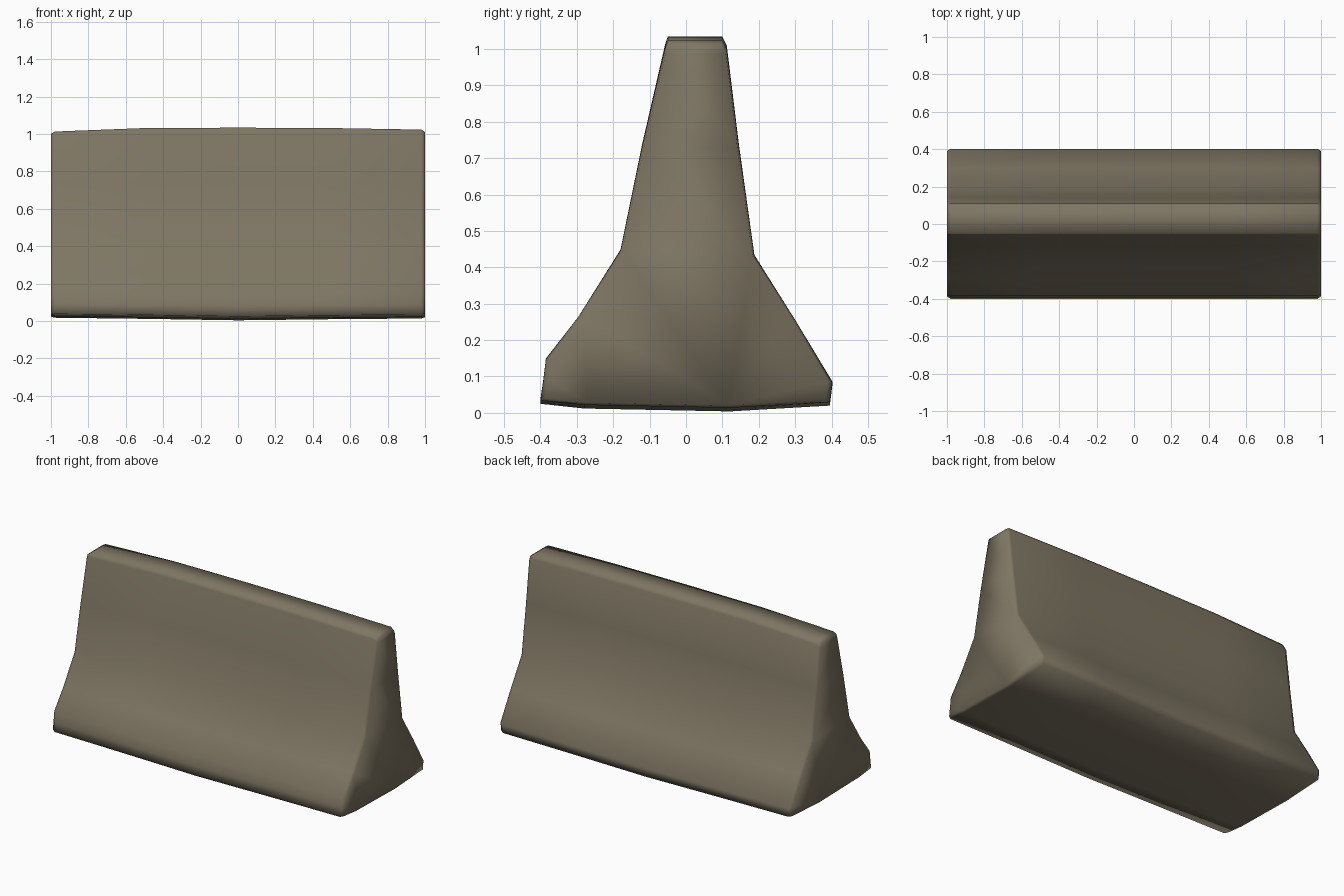
import bpy, bmesh

if "Cube" in bpy.data.objects:
    bpy.data.objects.remove(bpy.data.objects["Cube"])

# Cross-section of the barrier (y, z), counter-clockwise seen from +x
PROFILE = [(-0.40, 0.025), (-0.28, 0.012), (0.12, 0.004), (0.395, 0.02),
           (0.402, 0.075), (0.30, 0.25), (0.188, 0.43), (0.145, 0.74),
           (0.112, 1.01), (0.10, 1.034), (-0.05, 1.034), (-0.058, 1.01),
           (-0.12, 0.74), (-0.18, 0.445), (-0.295, 0.26), (-0.385, 0.14),
           (-0.392, 0.08)]

# Stations along the length: x, inset of the section, top sag, bottom lift
STATIONS = [(-1.0, 0.03, 0.022, 0.012), (-0.98, 0.0, 0.02, 0.014),
            (-0.5, 0.0, 0.002, 0.008), (0.0, 0.0, 0.0, 0.0),
            (0.5, 0.0, 0.002, 0.006), (0.98, 0.0, 0.01, 0.01),
            (1.0, 0.03, 0.012, 0.008)]


def section(bm, x, inset, sag, lift):
    """One ring of the worn concrete section."""
    ring = []
    for y, z in PROFILE:
        yy = 0.02 + (y - 0.02) * (1 - inset)
        zz = 0.45 + (z - 0.45) * (1 - inset * 0.6)
        zz += -sag * z + lift * (1 - min(z, 1))
        ring.append(bm.verts.new((x, yy, zz)))
    return ring


# Barrier body lofted through the stations
bm = bmesh.new()
rings = [section(bm, *s) for s in STATIONS]
n = len(PROFILE)
for a, b in zip(rings, rings[1:]):
    for i in range(n):
        j = (i + 1) % n
        bm.faces.new((a[i], a[j], b[j], b[i]))
bm.faces.new(rings[0])
bm.faces.new(rings[-1])
bmesh.ops.recalc_face_normals(bm, faces=bm.faces)
bmesh.ops.triangulate(bm, faces=[f for f in bm.faces if len(f.verts) > 4])
for f in bm.faces:
    f.smooth = True

mesh = bpy.data.meshes.new("concrete_barrier")
bm.to_mesh(mesh)
bm.free()
barrier = bpy.data.objects.new("concrete_barrier", mesh)
bpy.context.collection.objects.link(barrier)

# Single weathered concrete colour
mat = bpy.data.materials.new("weathered_concrete")
mat.diffuse_color = (0.21, 0.18, 0.125, 1)
mat.use_nodes = True
mat.node_tree.nodes["Principled BSDF"].inputs["Base Color"].default_value = mat.diffuse_color
mesh.materials.append(mat)
